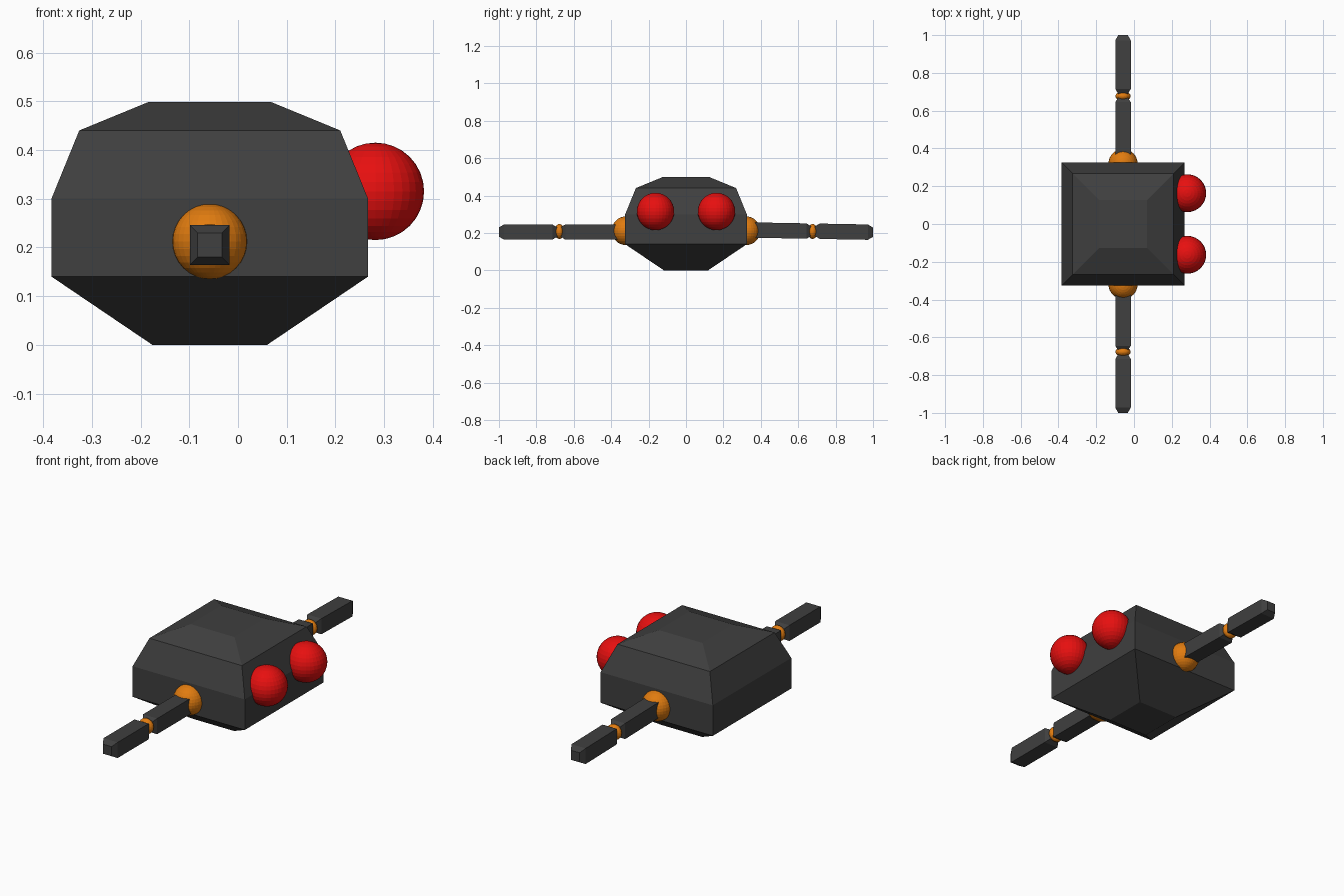
import bpy, bmesh
from mathutils import Matrix

if "Cube" in bpy.data.objects:
    bpy.data.objects.remove(bpy.data.objects["Cube"])

CX = -0.058  # centre line of body and arms


def material(name, rgb):
    m = bpy.data.materials.new(name)
    m.diffuse_color = (*rgb, 1)
    m.use_nodes = True
    m.node_tree.nodes["Principled BSDF"].inputs["Base Color"].default_value = m.diffuse_color
    return m


DARK = material("dark_grey", (0.05, 0.05, 0.05))
RED = material("red", (0.8, 0.005, 0.005))
ORANGE = material("orange", (0.75, 0.2, 0.005))


def finish(bm, name, mat):
    bmesh.ops.recalc_face_normals(bm, faces=bm.faces[:])
    me = bpy.data.meshes.new(name)
    bm.to_mesh(me)
    bm.free()
    me.materials.append(mat)
    ob = bpy.data.objects.new(name, me)
    bpy.context.collection.objects.link(ob)
    return ob


def square_loft(name, levels, mat, matrix=Matrix()):
    """Stack of square sections (height, half width), capped at both ends."""
    bm = bmesh.new()
    rings = [[bm.verts.new((sx * h, sy * h, z))
              for sx, sy in ((-1, -1), (1, -1), (1, 1), (-1, 1))]
             for z, h in levels]
    for a, b in zip(rings, rings[1:]):
        for i in range(4):
            j = (i + 1) % 4
            bm.faces.new((a[i], a[j], b[j], b[i]))
    bm.faces.new(rings[0])
    bm.faces.new(rings[-1])
    bm.transform(matrix)
    return finish(bm, name, mat)


def ball(name, centre, size, mat):
    bm = bmesh.new()
    bmesh.ops.create_uvsphere(
        bm, u_segments=32, v_segments=16, radius=1,
        matrix=Matrix.Translation(centre) @ Matrix.Diagonal((*size, 1)))
    return finish(bm, name, mat)


# Faceted body
square_loft("body", [(0, 0.118), (0.14, 0.325), (0.3, 0.325),
                     (0.44, 0.268), (0.498, 0.127)],
            DARK, Matrix.Translation((CX, 0, 0)))

for side, label in ((-1, "front"), (1, "back")):
    # Eyes
    ball(label + "_eye", (0.282, side * 0.163, 0.315), (0.1, 0.1, 0.1), RED)

    # Shoulder and elbow joints
    ball(label + "_shoulder", (CX, side * 0.32, 0.212), (0.077,) * 3, ORANGE)
    ball(label + "_elbow", (CX, side * 0.677, 0.208),
         (0.04, 0.026, 0.04), ORANGE)

    # Arm segments, extruded along y; the back arm droops slightly
    z0, slope = (0.205, 0) if side < 0 else (0.222, -0.018)
    place = Matrix(((1, 0, 0, CX),
                    (0, 0, side, 0),
                    (0, 1, slope, z0),
                    (0, 0, 0, 1)))
    square_loft(label + "_upper_arm", [(0.33, 0.025), (0.355, 0.041),
                                       (0.645, 0.041), (0.67, 0.025)],
                DARK, place)
    square_loft(label + "_forearm", [(0.688, 0.025), (0.715, 0.041),
                                     (0.972, 0.041), (1.0, 0.025)],
                DARK, place)
